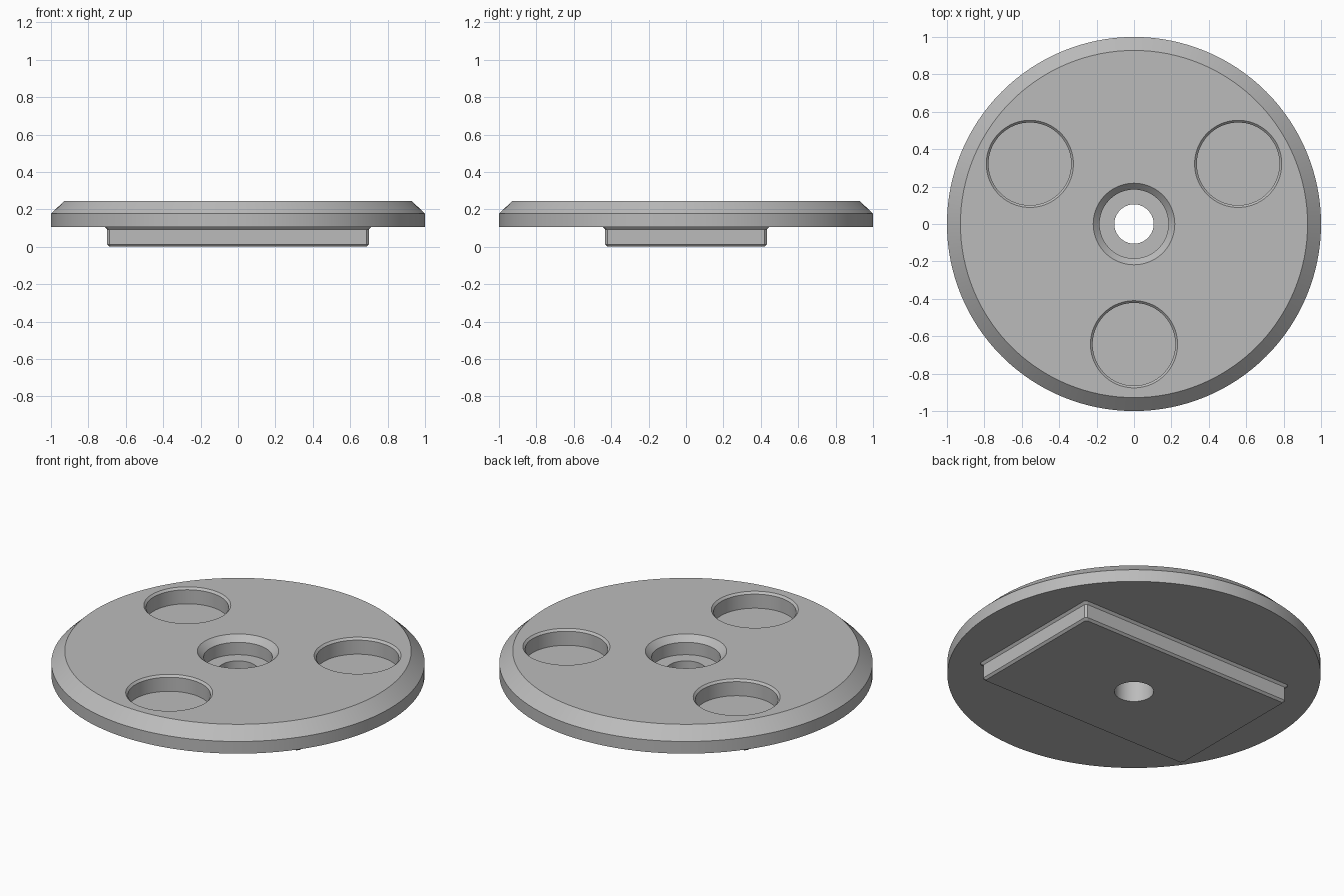
import bpy, bmesh, math

cube = bpy.data.objects.get("Cube")
if cube:
    bpy.data.objects.remove(cube, do_unlink=True)

grey = bpy.data.materials.new("plain_grey")
grey.use_nodes = True
colour = (0.5, 0.5, 0.5, 1)
grey.diffuse_color = colour
grey.node_tree.nodes["Principled BSDF"].inputs["Base Color"].default_value = colour


def loft(name, rings):
    """Solid from a stack of matching closed rings, capped at both ends."""
    bm = bmesh.new()
    loops = [[bm.verts.new(p) for p in ring] for ring in rings]
    n = len(loops[0])
    for low, high in zip(loops, loops[1:]):
        for i in range(n):
            j = (i + 1) % n
            bm.faces.new((low[i], low[j], high[j], high[i]))
    bm.faces.new(loops[0][::-1])
    bm.faces.new(loops[-1])
    mesh = bpy.data.meshes.new(name)
    bm.to_mesh(mesh)
    bm.free()
    mesh.materials.append(grey)
    obj = bpy.data.objects.new(name, mesh)
    bpy.context.collection.objects.link(obj)
    return obj


def turned(name, profile, cx=0, cy=0, sides=128):
    """Round solid from (radius, z) points, bottom to top."""
    turns = [2 * math.pi * i / sides for i in range(sides)]
    return loft(name, [[(cx + r * math.cos(a), cy + r * math.sin(a), z)
                        for a in turns] for r, z in profile])


def chamfered_rectangle(hx, hy, cut, z):
    return [(hx - cut, -hy, z), (hx, -hy + cut, z), (hx, hy - cut, z), (hx - cut, hy, z),
            (cut - hx, hy, z), (-hx, hy - cut, z), (-hx, cut - hy, z), (cut - hx, -hy, z)]


def combine(target, tool, operation):
    mod = target.modifiers.new(operation.lower(), 'BOOLEAN')
    mod.operation, mod.solver, mod.object = operation, 'EXACT', tool
    bpy.context.view_layer.objects.active = target
    bpy.ops.object.modifier_apply(modifier=mod.name)
    bpy.data.objects.remove(tool, do_unlink=True)


# Round plate with a bevelled upper rim
BASE, TOP = 0.105, 0.245
plate = turned("round_plate", [(1, BASE), (1, 0.177), (0.928, TOP)])

# Rectangular key underneath, flared where it meets the plate
steps = [(-0.012, 0), (0, 0.012), (0, 0.092), (0.012, BASE), (0.012, 0.125)]
key = loft("locating_key", [chamfered_rectangle(0.7 + d, 0.433 + d, 0.012, z)
                            for d, z in steps])
combine(plate, key, 'UNION')

# Stepped bore through the centre, countersunk at the top
bore = turned("centre_bore", [(0.105, -0.1), (0.105, 0.138), (0.184, 0.138),
                              (0.184, TOP - 0.034), (0.218, TOP), (0.218, 0.3)])
combine(plate, bore, 'DIFFERENCE')

# Three round pockets with a fine chamfered lip
for degrees in (30, 150, 270):
    a = math.radians(degrees)
    pocket = turned("pocket", [(0.221, 0.15), (0.221, TOP - 0.012), (0.233, TOP), (0.233, 0.3)],
                    0.643 * math.cos(a), 0.643 * math.sin(a), 96)
    combine(plate, pocket, 'DIFFERENCE')

# Smooth round walls, crisp edges
bpy.ops.object.select_all(action='DESELECT')
plate.select_set(True)
bpy.context.view_layer.objects.active = plate
bpy.ops.object.shade_smooth_by_angle(angle=math.radians(25))
